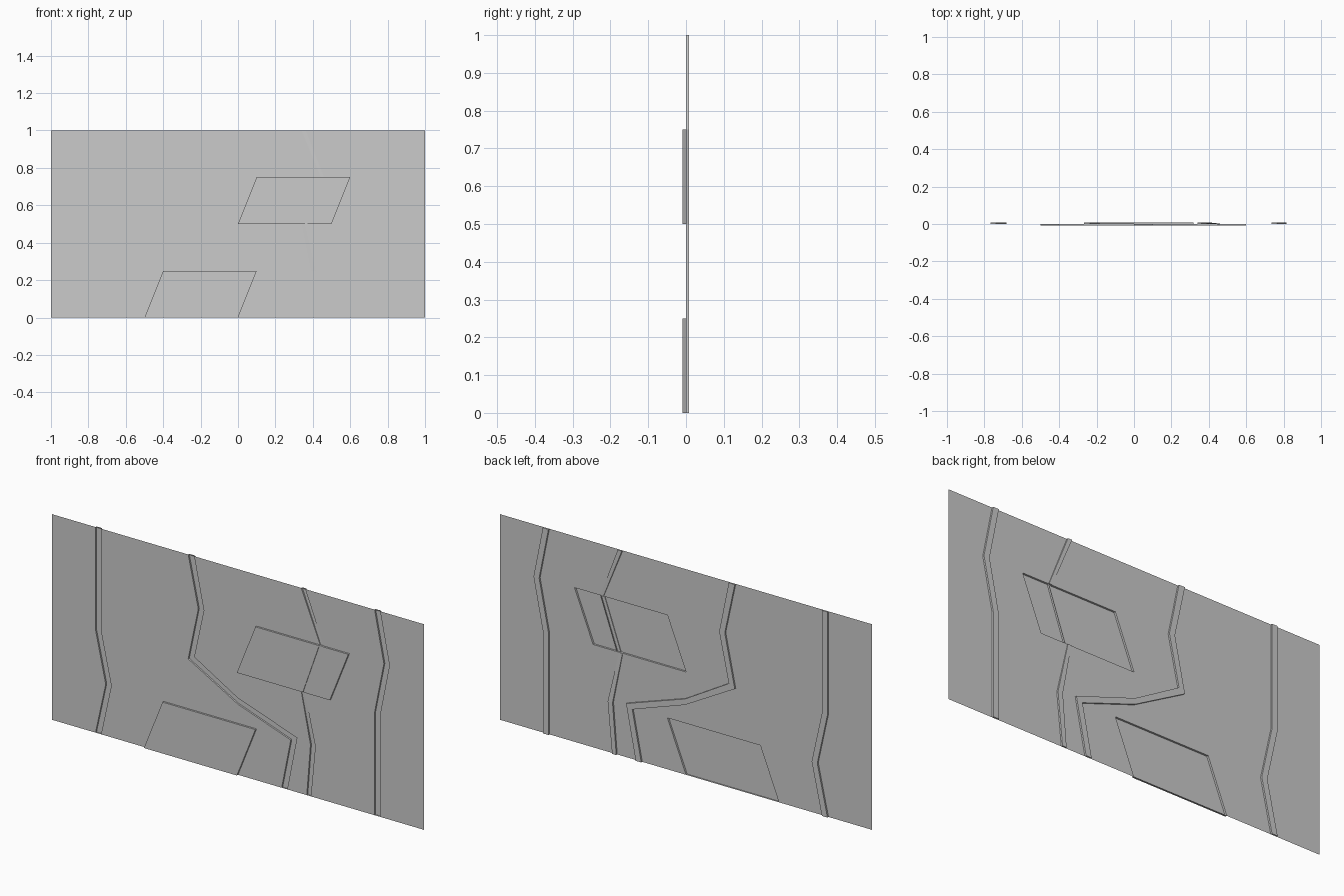
import bpy, bmesh
from mathutils import Vector
from mathutils.geometry import delaunay_2d_cdt, area_tri

if "Cube" in bpy.data.objects:
    bpy.data.objects.remove(bpy.data.objects["Cube"])

# Outlines in the x/z plane of the sheet
def band(left, right):
    return left + right[::-1]

def offset_band(xs, width=0.03):
    zs = (1, 0.75, 0.5, 0.25, 0)
    return band([(x, z) for x, z in zip(xs, zs)], [(x + width, z) for x, z in zip(xs, zs)])

def parallelogram(x, z):
    return [(x, z), (x + 0.5, z), (x + 0.6, z + 0.25), (x + 0.1, z + 0.25)]

# Narrow groove gets shallower toward the raised panel it crosses
def fade(z):
    return 0.003 + 0.005 * min(1, max(0, z - 0.75, 0.5 - z) / 0.25)

sheet = [(-1, 0), (1, 0), (1, 1), (-1, 1)]
features = [
    # outer grooves
    (offset_band((-0.767, -0.767, -0.767, -0.712, -0.767)), lambda z: 0.008),
    (offset_band((0.735, 0.785, 0.735, 0.735, 0.735)), lambda z: 0.008),
    # long zigzag groove
    (band([(-0.268, 1), (-0.214, 0.75), (-0.268, 0.492), (0, 0.343), (0.284, 0.245), (0.235, 0)],
          [(-0.236, 1), (-0.184, 0.75), (-0.236, 0.51), (0, 0.372), (0.317, 0.265), (0.265, 0)]),
     lambda z: 0.008),
    # narrow groove above and below the raised panel
    (band([(0.34, 1), (0.443, 0.75)], [(0.362, 1), (0.46, 0.75)]), fade),
    (band([(0.34, 0.5), (0.39, 0.25), (0.37, 0)],
          [(0.358, 0.5), (0.416, 0.25), (0.392, 0)]), fade),
    # raised parallelograms
    (parallelogram(0, 0.5), lambda z: -0.009),
    (parallelogram(-0.5, 0), lambda z: -0.009),
    # score line over the raised panel
    (band([(0.443, 0.75), (0.355, 0.5)], [(0.46, 0.75), (0.372, 0.5)]), lambda z: -0.006),
]

# Flat sheet triangulated along every outline
coords, polys = [], []
for outline in [sheet] + [f[0] for f in features]:
    area = sum(a[0] * b[1] - b[0] * a[1] for a, b in zip(outline, outline[1:] + outline[:1]))
    ring = outline if area > 0 else outline[::-1]
    polys.append(list(range(len(coords), len(coords) + len(ring))))
    coords += [Vector(p) for p in ring]
verts, _, tris, _, _, owners = delaunay_2d_cdt(coords, [], polys, 1, 1e-5)

bm = bmesh.new()
vs = [bm.verts.new((v.x, 0, v.y)) for v in verts]
tag = bm.faces.layers.int.new("feature")
for tri, own in zip(tris, owners):
    face = bm.faces.new([vs[i] for i in tri])
    face[tag] = max(own)

# Push each feature in or out of the sheet
for i, (_, depth) in enumerate(features, 1):
    region = [f for f in bm.faces if f[tag] == i]
    out = bmesh.ops.extrude_face_region(bm, geom=region)
    moved = [g for g in out["geom"] if isinstance(g, bmesh.types.BMVert)]
    for v in moved:
        v.co.y = depth(v.co.z)
    bmesh.ops.delete(bm, geom=[f for f in region if f.is_valid], context="FACES")
    for f in bm.faces:
        if f[tag] == i:
            f[tag] = -1
bmesh.ops.dissolve_limit(bm, angle_limit=0.001, verts=bm.verts, edges=bm.edges)
bmesh.ops.recalc_face_normals(bm, faces=bm.faces)

# Make the flat field face the front
if sum(f.normal.y * f.calc_area() for f in bm.faces) > 0:
    bmesh.ops.reverse_faces(bm, faces=bm.faces)

mesh = bpy.data.meshes.new("wall_panel")
bm.to_mesh(mesh)
bm.free()
bpy.context.collection.objects.link(bpy.data.objects.new("wall_panel", mesh))
